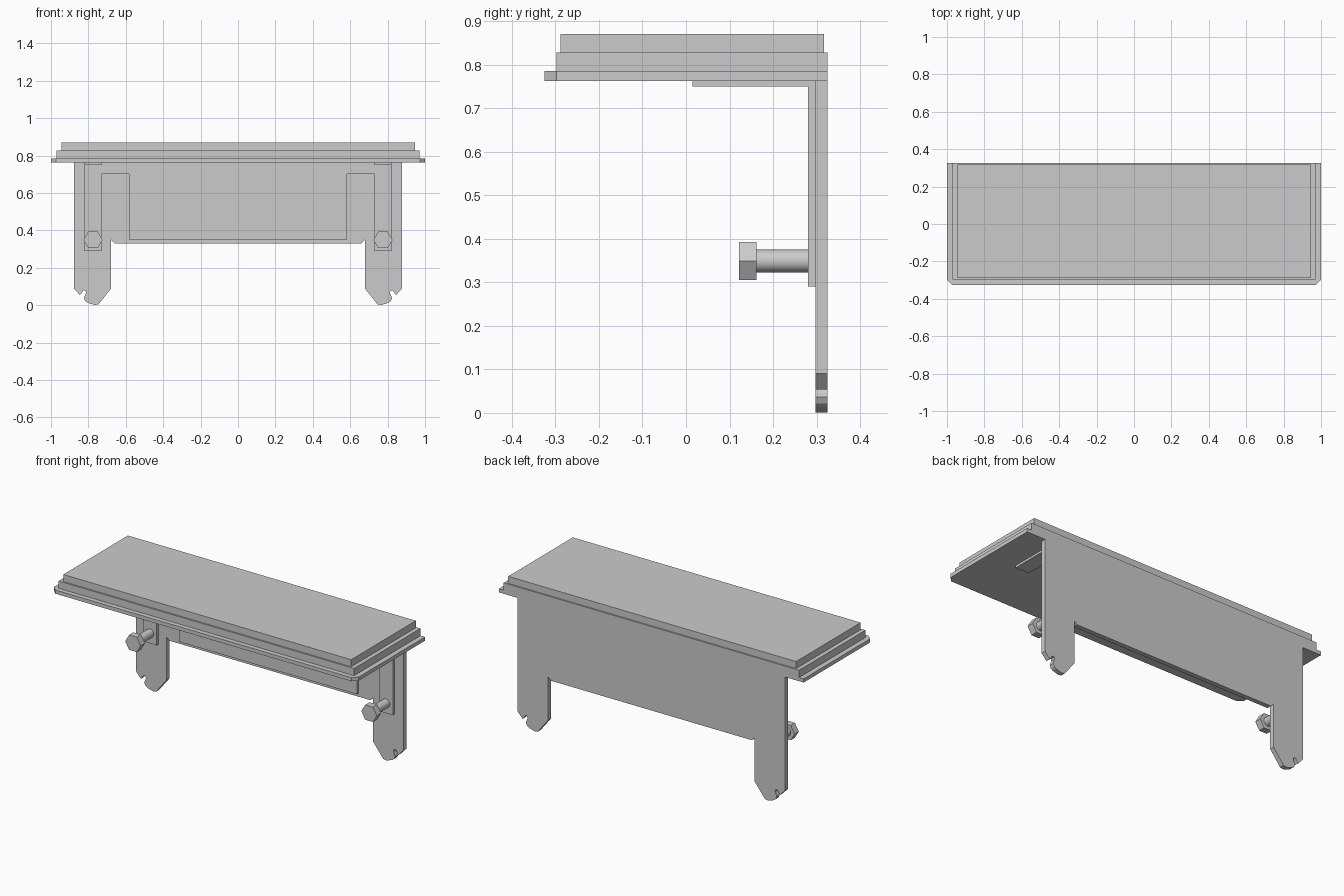
import bpy, bmesh, math
from mathutils import Vector

if "Cube" in bpy.data.objects:
    bpy.data.objects.remove(bpy.data.objects["Cube"])


def prism(name, outline, start, depth):
    """Extrude a closed 3D outline along a vector."""
    bm = bmesh.new()
    face = bm.faces.new([bm.verts.new(Vector(p) + Vector(start)) for p in outline])
    ext = bmesh.ops.extrude_face_region(bm, geom=[face])
    moved = [v for v in ext["geom"] if isinstance(v, bmesh.types.BMVert)]
    bmesh.ops.translate(bm, verts=moved, vec=depth)
    bmesh.ops.recalc_face_normals(bm, faces=bm.faces)
    mesh = bpy.data.meshes.new(name)
    bm.to_mesh(mesh)
    bm.free()
    obj = bpy.data.objects.new(name, mesh)
    bpy.context.collection.objects.link(obj)
    return obj


def front_prism(name, xz, y0, y1):
    return prism(name, [(x, 0, z) for x, z in xz], (0, y0, 0), (0, y1 - y0, 0))


def box(name, x0, x1, y0, y1, z0, z1):
    return front_prism(name, [(x0, z0), (x1, z0), (x1, z1), (x0, z1)], y0, y1)


def cylinder_y(name, x, z, radius, y0, y1, sides):
    ring = [(x + radius * math.cos(2 * math.pi * i / sides),
             z + radius * math.sin(2 * math.pi * i / sides)) for i in range(sides)]
    return front_prism(name, ring, y0, y1)


# Stepped shelf: lower tier has clipped front corners
lower = [(-1, 0.325, 0), (-1, -0.297, 0), (-0.972, -0.325, 0),
         (0.972, -0.325, 0), (1, -0.297, 0), (1, 0.325, 0)]
prism("shelf_lower_tier", lower, (0, 0, 0.763), (0, 0, 0.022))
box("shelf_middle_tier", -0.97, 0.97, -0.297, 0.325, 0.785, 0.828)
box("shelf_top", -0.945, 0.945, -0.288, 0.317, 0.828, 0.87)

# Back board with two hooked legs, right half mirrored to the left
half = [(0.66, 0.33), (0.678, 0.348), (0.678, 0.09), (0.745, 0.005), (0.765, 0.001),
        (0.803, 0.012), (0.816, 0.022), (0.823, 0.036), (0.821, 0.046),
        (0.812, 0.066), (0.816, 0.078), (0.826, 0.08), (0.845, 0.054),
        (0.878, 0.09), (0.878, 0.763)]
front_prism("back_board", half + [(-x, z) for x, z in reversed(half)], 0.297, 0.325)

# Raised centre panel on the front of the back board
box("centre_panel", -0.583, 0.583, 0.281, 0.297, 0.35, 0.763)

# Brackets, shelf support tabs and hex bolts on each side
bracket = [(0.82, 0.29), (0.82, 0.763), (0.583, 0.763), (0.583, 0.702),
           (0.73, 0.702), (0.73, 0.29)]
for side, s in (("left", -1), ("right", 1)):
    front_prism(side + "_bracket", [(s * x, z) for x, z in bracket], 0.28, 0.297)
    box(side + "_support_tab", s * 0.73, s * 0.82, 0.015, 0.28, 0.75, 0.763)
    cylinder_y(side + "_bolt_head", s * 0.775, 0.349, 0.051, 0.122, 0.162, 6)
    shaft = cylinder_y(side + "_bolt_shaft", s * 0.775, 0.349, 0.026, 0.162, 0.28, 32)
    bpy.context.view_layer.objects.active = shaft
    shaft.select_set(True)
    bpy.ops.object.shade_smooth_by_angle(angle=math.radians(30))
    shaft.select_set(False)
